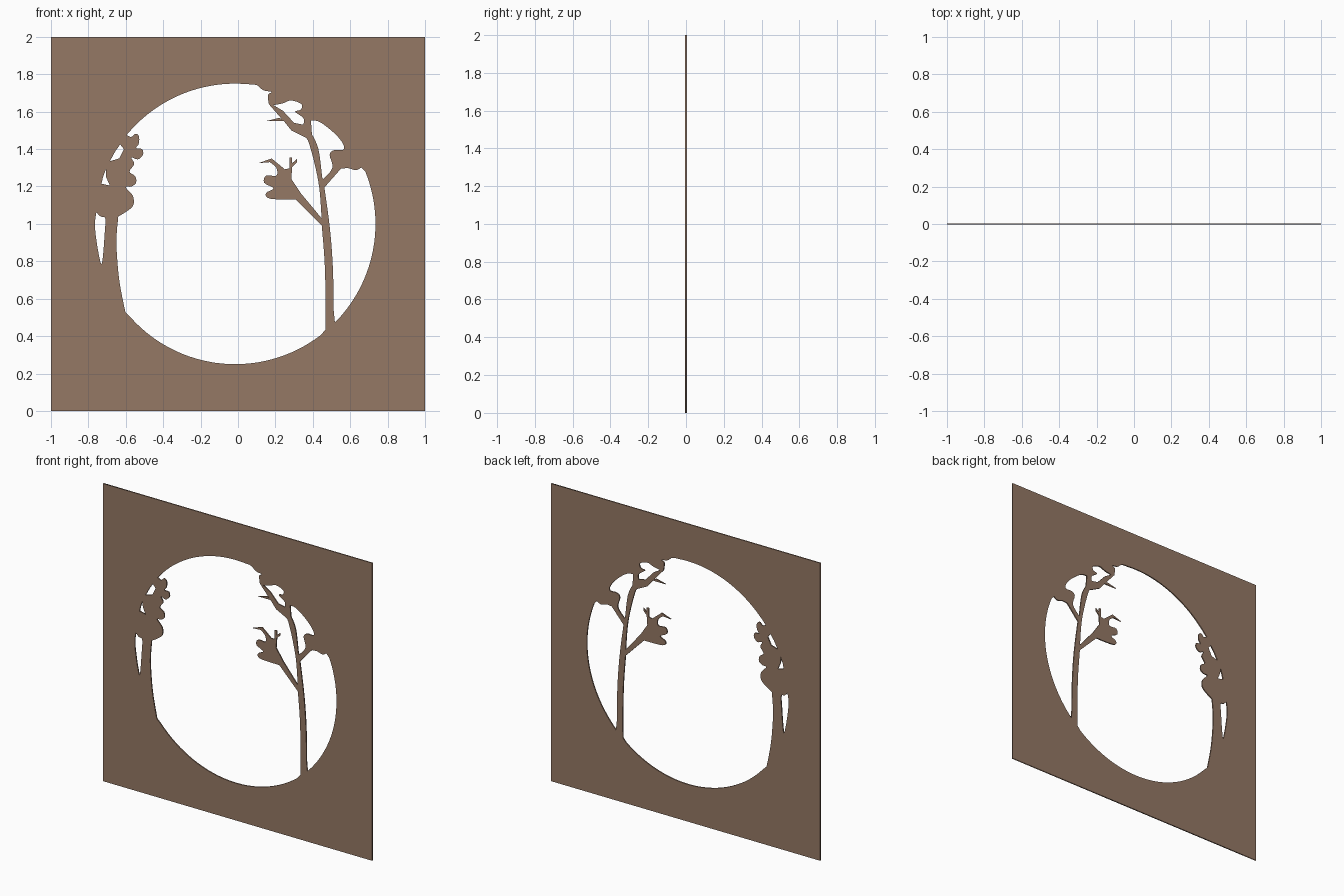
import bpy, bmesh, math

THICK = 0.008
CX, CZ, R = -0.015, 1.0, 0.75      # round window in the panel


def arc(a0, a1, n=32):
    """Points on the round window between two angles (degrees)."""
    angs = [math.radians(a0 + (a1 - a0) * i / n) for i in range(n + 1)]
    return [(CX + R * math.cos(a), CZ + R * math.sin(a)) for a in angs]


def smooth(pts, n=4):
    """Soft curve through an open run of points."""
    p = [pts[0]] + pts + [pts[-1]]
    out = []
    for a, b, c, d in zip(p, p[1:], p[2:], p[3:]):
        for k in range(n):
            t = k / n
            out.append(tuple(0.5 * (2 * b[i] + (c[i] - a[i]) * t
                       + (2 * a[i] - 5 * b[i] + 4 * c[i] - d[i]) * t * t
                       + (3 * b[i] - a[i] - 3 * c[i] + d[i]) * t ** 3) for i in (0, 1)))
    return out + [pts[-1]]


# left tree: leaves, then trunk edge
left_leaves = smooth([(-.595, 1.475), (-.57, 1.465), (-.55, 1.482), (-.53, 1.47), (-.53, 1.43),
                      (-.545, 1.405), (-.513, 1.40), (-.508, 1.37), (-.535, 1.345),
                      (-.57, 1.355), (-.555, 1.32), (-.58, 1.28), (-.55, 1.255), (-.545, 1.22),
                      (-.57, 1.20), (-.60, 1.195), (-.562, 1.15), (-.56, 1.10),
                      (-.595, 1.067), (-.64, 1.04)])
left_trunk = smooth([(-.64, 1.04), (-.65, .90), (-.635, .70), (-.602, .527)])

# right tree: trunk edge, low branch with its leaf cluster, upper trunk, top twigs
low_trunk = smooth([(.467, .434), (.468, .60), (.463, .80), (.448, .99)])
cluster = smooth([(.31, 1.13), (.17, 1.135), (.15, 1.165), (.19, 1.19), (.14, 1.22),
                  (.15, 1.258), (.205, 1.258), (.205, 1.30), (.17, 1.33)])
twigs = [(.11, 1.325), (.18, 1.35), (.21, 1.325), (.25, 1.292), (.275, 1.297), (.275, 1.355),
         (.29, 1.355), (.29, 1.325), (.315, 1.347), (.315, 1.33), (.29, 1.305), (.285, 1.24),
         (.335, 1.165)]
up_trunk = smooth([(.447, 1.03), (.435, 1.19), (.41, 1.32), (.38, 1.43), (.365, 1.46)])
top_twigs = [(.285, 1.50), (.245, 1.55), (.15, 1.55), (.22, 1.567), (.235, 1.56)]
top_leaves = smooth([(.165, 1.64), (.16, 1.69), (.18, 1.705), (.135, 1.715), (.10, 1.742),
                     (.05, 1.747)])

main_opening = (arc(85, 140.7) + left_leaves[1:] + left_trunk[1:] + arc(219, 310.6)[1:-1]
                + low_trunk + cluster + twigs + up_trunk + top_twigs + top_leaves[:-1])

# opening to the right of the trunk
right_opening = (arc(-44.7, 21.8)
                 + smooth([(.66, 1.302), (.63, 1.287), (.59, 1.298), (.55, 1.295)])
                 + smooth([(.462, 1.195), (.492, .97), (.508, .75), (.512, .49)])[:-1])

# gaps between the leaves
crown_opening = smooth([(.39, 1.553), (.43, 1.548), (.48, 1.515), (.535, 1.465), (.565, 1.42),
                        (.56, 1.395), (.515, 1.395), (.49, 1.37), (.505, 1.30), (.455, 1.238)]) \
    + smooth([(.45, 1.25), (.43, 1.40), (.395, 1.48)])
twig_gap = smooth([(.19, 1.635), (.24, 1.645), (.285, 1.66), (.34, 1.64), (.335, 1.61),
                   (.305, 1.60), (.35, 1.565), (.35, 1.53)]) + [(.30, 1.54), (.24, 1.605)]
left_gap_high = [(-.685, 1.335), (-.655, 1.39), (-.63, 1.425), (-.61, 1.40), (-.635, 1.35)]
left_gap_low = [(-.73, 1.215), (-.722, 1.25), (-.707, 1.29), (-.705, 1.25), (-.685, 1.205)]
left_sliver = smooth([(-.757, 1.062), (-.735, 1.04), (-.71, 1.03), (-.712, .96), (-.727, .79),
                      (-.745, .84), (-.763, .96), (-.763, 1.03)])

# flat panel: square outline with all openings, filled and given thickness
square = [(-1, 0), (1, 0), (1, 2), (-1, 2)]
curve = bpy.data.curves.new("cutout_panel", 'CURVE')
curve.dimensions = '2D'
curve.fill_mode = 'BOTH'
curve.extrude = THICK / 2
for outline in (square, main_opening, right_opening, crown_opening, twig_gap,
                left_gap_high, left_gap_low, left_sliver):
    s = curve.splines.new('POLY')
    s.points.add(len(outline) - 1)
    for p, (x, z) in zip(s.points, outline):
        p.co = (x, z, 0, 1)
    s.use_cyclic_u = True
panel = bpy.data.objects.new("cutout_panel", curve)
bpy.context.collection.objects.link(panel)
panel.rotation_euler.x = math.pi / 2
bpy.context.view_layer.objects.active = panel
panel.select_set(True)
bpy.ops.object.convert(target='MESH')
bpy.ops.object.transform_apply(rotation=True)
panel = bpy.context.object

# weld caps to walls
bm = bmesh.new()
bm.from_mesh(panel.data)
bmesh.ops.remove_doubles(bm, verts=bm.verts, dist=0.0005)
bmesh.ops.recalc_face_normals(bm, faces=bm.faces)
bm.to_mesh(panel.data)
bm.free()

# rusty metal colour
rust = bpy.data.materials.new("rusty_metal")
rust.diffuse_color = (0.30, 0.19, 0.13, 1)
panel.data.materials.clear()
panel.data.materials.append(rust)
